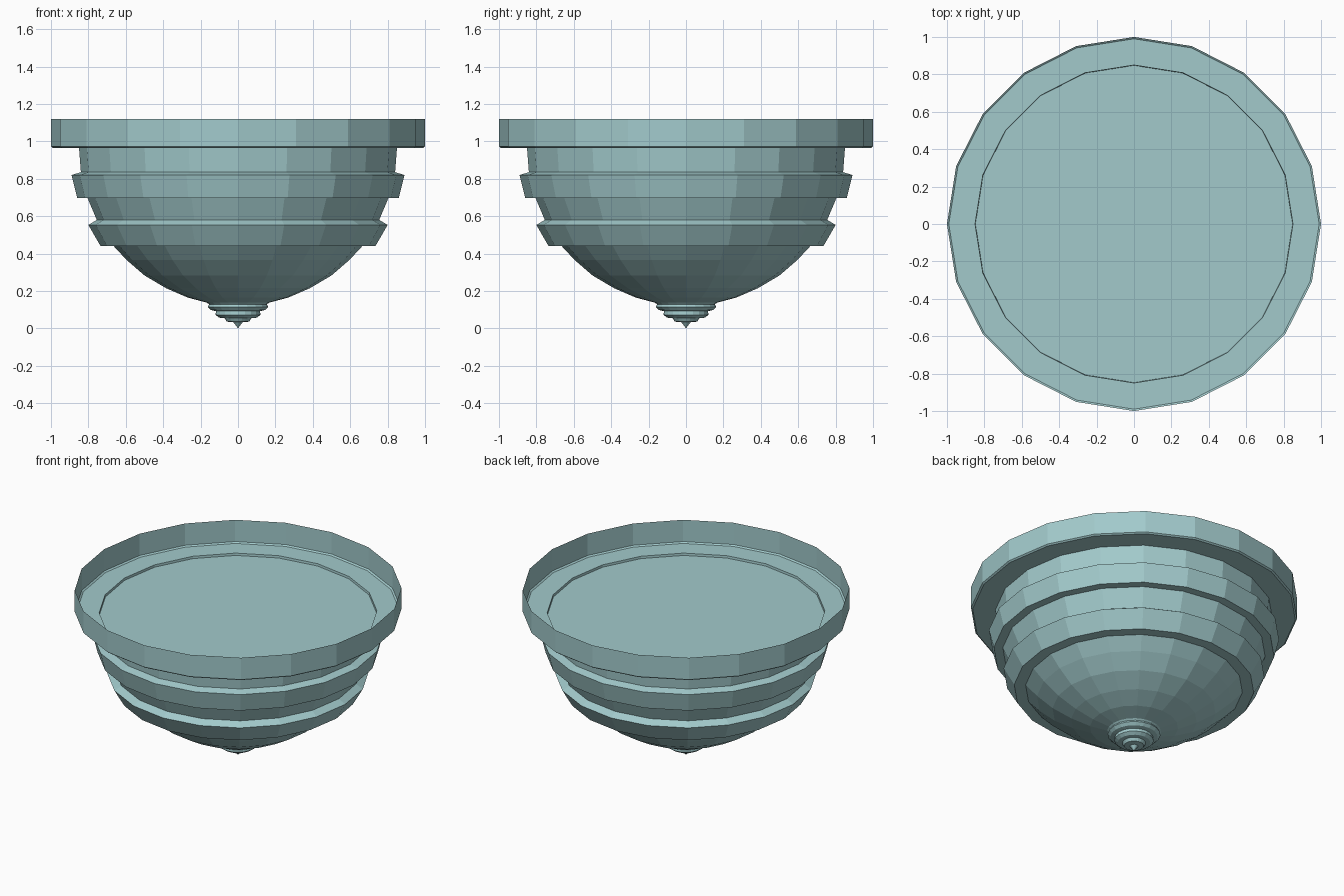
import bpy, bmesh
from math import cos, sin, tau

if "Cube" in bpy.data.objects:
    bpy.data.objects.remove(bpy.data.objects["Cube"])

SIDES = 20

mat = bpy.data.materials.new("pale_teal")
mat.diffuse_color = (0.36, 0.59, 0.60, 1)
mat.use_nodes = True
mat.node_tree.nodes["Principled BSDF"].inputs["Base Color"].default_value = mat.diffuse_color


def lathe(name, profile):
    """Revolve (radius, z) points, listed bottom to top; radius 0 makes a pole."""
    bm = bmesh.new()
    rings = []
    for r, z in profile:
        if r == 0:
            rings.append([bm.verts.new((0, 0, z))] * SIDES)
        else:
            rings.append([bm.verts.new((r * cos(tau * i / SIDES), r * sin(tau * i / SIDES), z))
                          for i in range(SIDES)])
    for a, b in zip(rings, rings[1:]):
        for i in range(SIDES):
            j = (i + 1) % SIDES
            quad = [a[i], a[j], b[j], b[i]]
            bm.faces.new(list(dict.fromkeys(quad)))
    me = bpy.data.meshes.new(name)
    bm.to_mesh(me)
    bm.free()
    me.materials.append(mat)
    ob = bpy.data.objects.new(name, me)
    bpy.context.collection.objects.link(ob)
    return ob


# Thin upright rim with a flat ledge and a tiny bevel at its foot
lathe("rim", [(0.85, 0.965), (0.99, 0.965), (1.0, 0.973), (1.0, 1.12)])

# Bowl with two flared bands
lathe("bowl", [
    (0.165, 0.137), (0.27, 0.165), (0.385, 0.215), (0.50, 0.283),
    (0.595, 0.365), (0.665, 0.44),
    (0.735, 0.44), (0.80, 0.553), (0.755, 0.58),
    (0.805, 0.698), (0.86, 0.698), (0.89, 0.82), (0.84, 0.835),
    (0.85, 0.965)])

# Recessed disc closing the bowl
lathe("top_disc", [(0.848, 0.95), (0, 0.95)])

# Stepped pointed tip under the bowl
lathe("tip", [
    (0, 0), (0.025, 0.033), (0.06, 0.036), (0.072, 0.055), (0.10, 0.057),
    (0.12, 0.072), (0.118, 0.092), (0.145, 0.098), (0.162, 0.115),
    (0.155, 0.128), (0.165, 0.137)])
